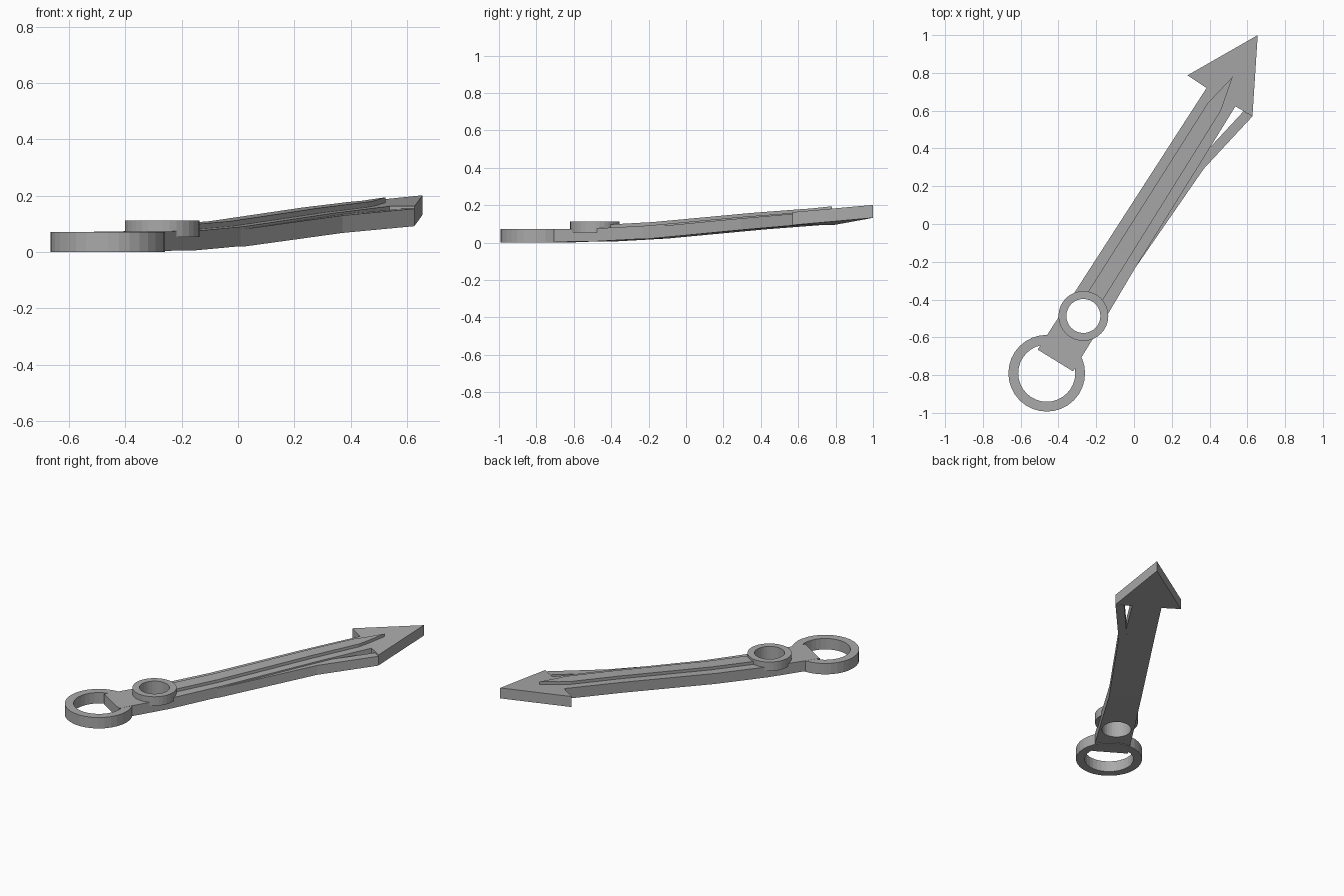
import bpy, bmesh, math
from mathutils import Vector

cube = bpy.data.objects.get("Cube")
if cube:
    bpy.data.objects.remove(cube)

grey = bpy.data.materials.new("plain grey")
grey.use_nodes = True
GREY = (0.4, 0.4, 0.4, 1)
grey.diffuse_color = GREY
grey.node_tree.nodes["Principled BSDF"].inputs["Base Color"].default_value = GREY

AXIS = Vector((0.5407, 0.8412, 0))
# Underside height at each distance along the hand
BEND = [(-0.85, 0.003), (-0.5, 0.006), (-0.16, 0.022), (0.45, 0.07), (0.82, 0.094), (1.2, 0.133)]


def lift(t):
    for (t0, z0), (t1, z1) in zip(BEND, BEND[1:]):
        if t <= t1:
            break
    return z0 + (z1 - z0) * (t - t0) / (t1 - t0)


def finish(name, bm):
    bmesh.ops.recalc_face_normals(bm, faces=bm.faces)
    mesh = bpy.data.meshes.new(name)
    bm.to_mesh(mesh)
    bm.free()
    mesh.materials.append(grey)
    obj = bpy.data.objects.new(name, mesh)
    bpy.context.collection.objects.link(obj)
    return obj


def bent_plate(name, outline, low, high):
    """Extrude a plan outline, then bend it to follow the hand."""
    bm = bmesh.new()
    face = bm.faces.new([bm.verts.new((x, y, low)) for x, y in outline])
    top = bmesh.ops.extrude_face_region(bm, geom=[face])["geom"]
    for v in top:
        if isinstance(v, bmesh.types.BMVert):
            v.co.z = high
    for t, _ in BEND[1:-1]:
        bmesh.ops.bisect_plane(bm, geom=bm.verts[:] + bm.edges[:] + bm.faces[:],
                               dist=1e-5, plane_co=AXIS * t, plane_no=AXIS)
    for v in bm.verts:
        v.co.z += lift(v.co.dot(AXIS))
    return finish(name, bm)


def ring(name, x, y, outer, inner, low, high, sides=32):
    """Rectangular section swept round; zero inner radius gives a solid disc."""
    bm = bmesh.new()
    if inner:
        section = [(inner, low), (outer, low), (outer, high), (inner, high)]
        loops = [[bm.verts.new((x + r * math.cos(a), y + r * math.sin(a), z)) for r, z in section]
                 for a in (i * math.tau / sides for i in range(sides))]
        for i, a in enumerate(loops):
            b = loops[(i + 1) % sides]
            for k in range(4):
                m = (k + 1) % 4
                bm.faces.new((a[k], b[k], b[m], a[m]))
    else:
        bmesh.ops.create_cone(bm, cap_ends=True, segments=sides, radius1=outer,
                              radius2=outer, depth=high - low)
        bmesh.ops.translate(bm, vec=(x, y, (low + high) / 2), verts=bm.verts)
    return finish(name, bm)


# Shaft with the arrow head
shaft = bent_plate("shaft_and_arrow_head", [
    (-0.51, -0.665), (-0.323, -0.78), (-0.14, -0.48), (0.008, -0.23), (0.35, 0.32),
    (0.537, 0.623), (0.627, 0.57), (0.655, 1.0), (0.283, 0.787), (0.384, 0.72)], 0, 0.069)

# Side strut running from the shaft to the right barb
bent_plate("side_strut", [(0.008, -0.23), (0.37, 0.293), (0.627, 0.57),
                          (0.58, 0.597), (0.36, 0.36)], -0.002, 0.06)

# Raised rib on top, ending in a point
bent_plate("raised_rib", [(-0.25, -0.37), (-0.17, -0.41), (0.46, 0.6),
                          (0.523, 0.78), (0.39, 0.64)], 0.06, 0.088)

# Pivot hole through the shaft
cutter = ring("pivot_cutter", -0.268, -0.487, 0.09, 0, -0.1, 0.3)
cutter.hide_render = True
cut = shaft.modifiers.new("pivot_hole", "BOOLEAN")
cut.operation = "DIFFERENCE"
cut.solver = "EXACT"
cut.object = cutter
bpy.context.view_layer.objects.active = shaft
bpy.ops.object.modifier_apply(modifier=cut.name)
bpy.data.objects.remove(cutter)

# Large end ring and small raised pivot ring
ring("end_ring", -0.462, -0.79, 0.203, 0.151, 0, 0.072)
ring("pivot_ring", -0.268, -0.487, 0.132, 0.09, 0.053, 0.112)
